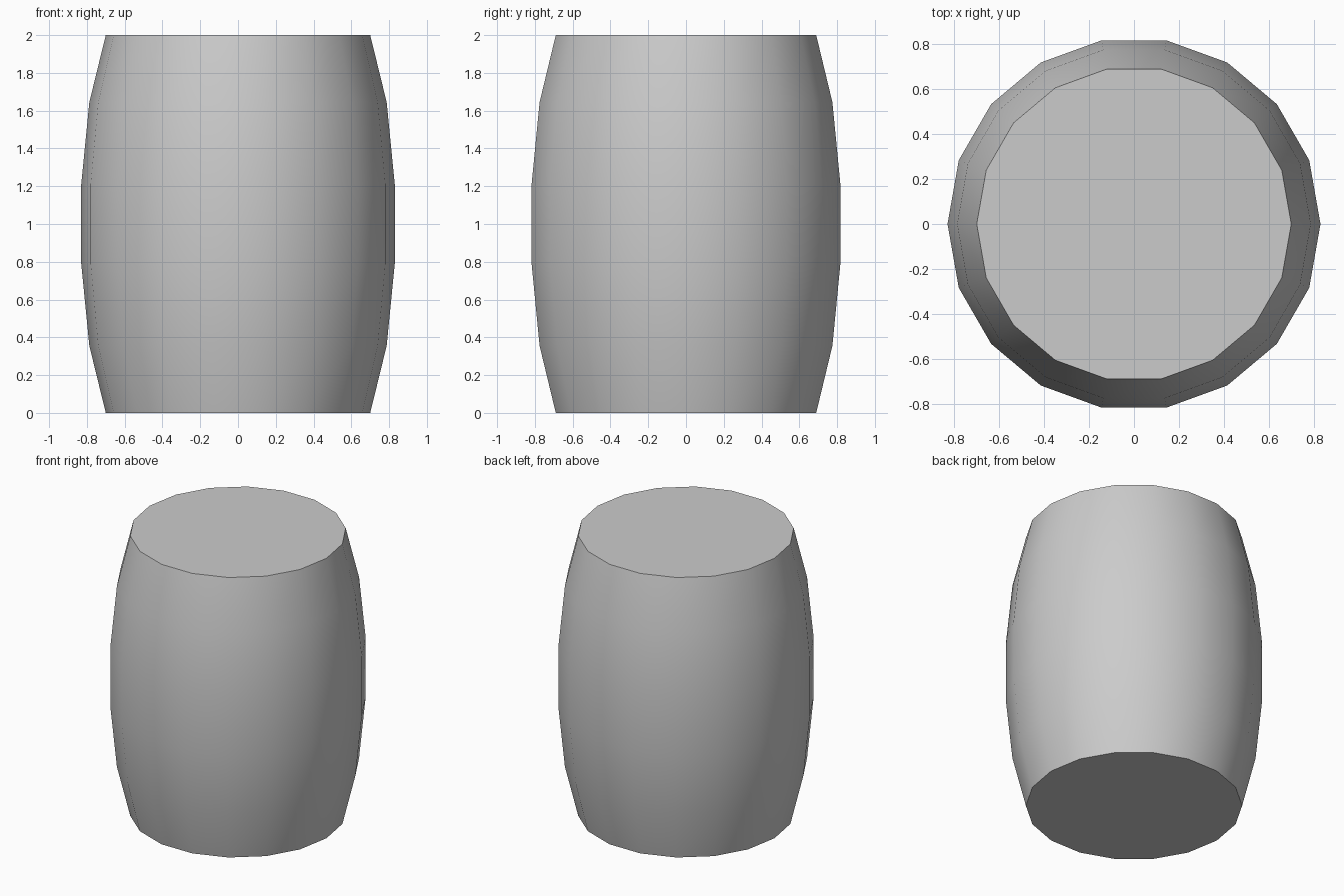
import bpy, bmesh
from math import cos, sin, tau, radians

if "Cube" in bpy.data.objects:
    bpy.data.objects.remove(bpy.data.objects["Cube"])

SIDES = 18
# Barrel profile: (radius, height)
PROFILE = [(0.70, 0.0), (0.787, 0.355), (0.83, 0.79),
           (0.83, 1.21), (0.787, 1.645), (0.70, 2.0)]

# Barrel body: stacked rings joined by quads
bm = bmesh.new()
rings = [[bm.verts.new((r * cos(tau * i / SIDES), r * sin(tau * i / SIDES), z))
          for i in range(SIDES)] for r, z in PROFILE]
for low, high in zip(rings, rings[1:]):
    for i in range(SIDES):
        j = (i + 1) % SIDES
        bm.faces.new((low[i], low[j], high[j], high[i]))

# Flat lids
bm.faces.new(rings[-1])
bm.faces.new(rings[0][::-1])

mesh = bpy.data.meshes.new("barrel")
bm.to_mesh(mesh)
bm.free()
barrel = bpy.data.objects.new("barrel", mesh)
bpy.context.collection.objects.link(barrel)

# Smooth staves, sharp rims
bpy.context.view_layer.objects.active = barrel
barrel.select_set(True)
bpy.ops.object.shade_smooth_by_angle(angle=radians(40))
